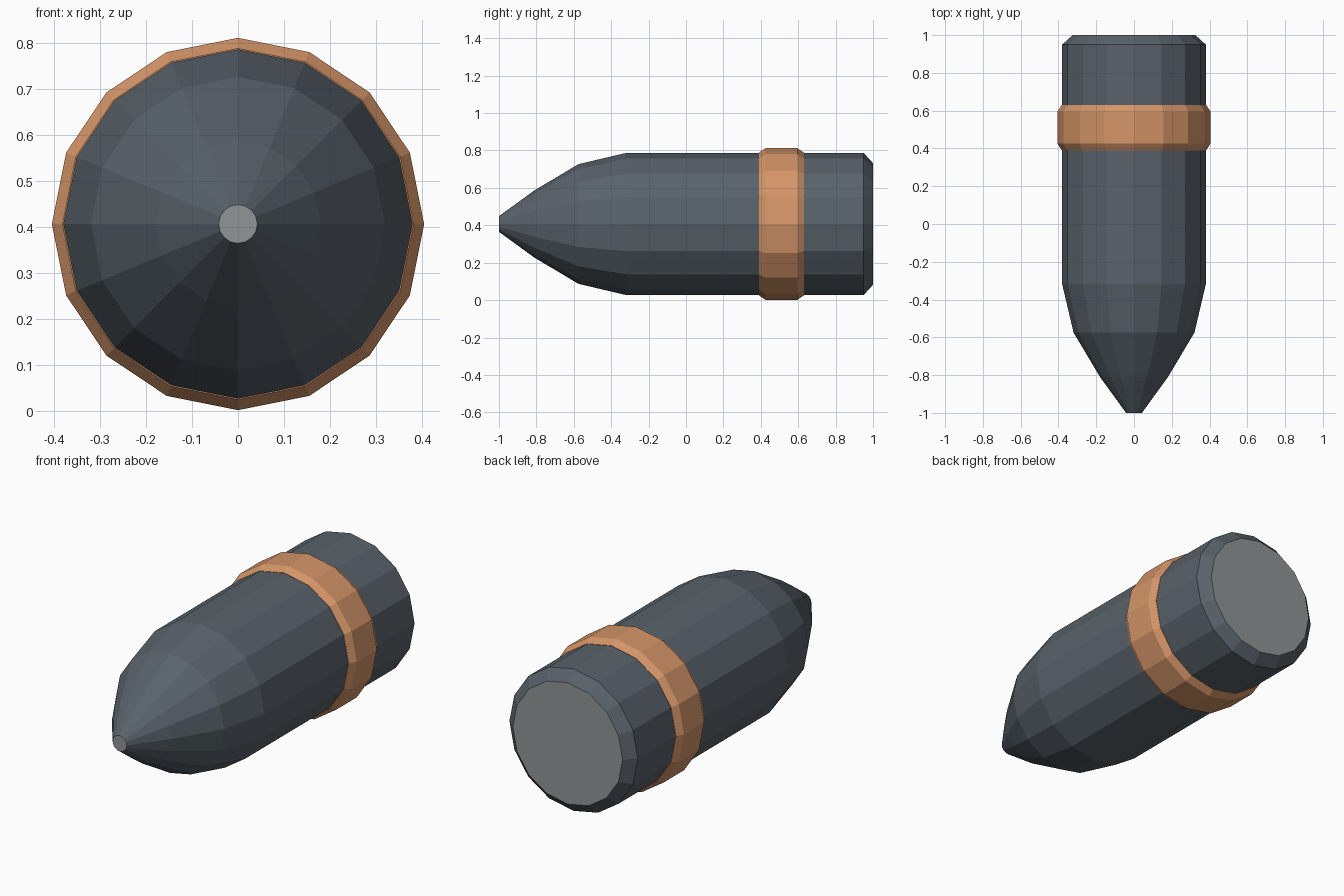
import bpy, bmesh
from math import sin, cos, pi

cube = bpy.data.objects.get("Cube")
if cube:
    bpy.data.objects.remove(cube, do_unlink=True)

SIDES = 16
AXIS_Z = 0.407


def material(name, rgb):
    mat = bpy.data.materials.new(name)
    mat.use_nodes = True
    colour = (*rgb, 1.0)
    mat.diffuse_color = colour
    bsdf = next(n for n in mat.node_tree.nodes if n.type == 'BSDF_PRINCIPLED')
    bsdf.inputs["Base Color"].default_value = colour
    return mat


def lathe(name, profile, mats, caps=False):
    """Turn (y, radius) points around the long axis; flat end caps use the last material."""
    bm = bmesh.new()
    rings = []
    for y, r in profile:
        angles = [2 * pi * i / SIDES for i in range(SIDES)]
        rings.append([bm.verts.new((r * sin(a), y, r * cos(a))) for a in angles])
    pairs = list(zip(rings, rings[1:]))
    if not caps:
        pairs.append((rings[-1], rings[0]))
    for a, b in pairs:
        for i in range(SIDES):
            j = (i + 1) % SIDES
            bm.faces.new((a[i], a[j], b[j], b[i]))
    if caps:
        for ring in (rings[0], rings[-1]):
            bm.faces.new(ring).material_index = 1
    bmesh.ops.recalc_face_normals(bm, faces=bm.faces)
    mesh = bpy.data.meshes.new(name)
    bm.to_mesh(mesh)
    bm.free()
    for mat in mats:
        mesh.materials.append(mat)
    obj = bpy.data.objects.new(name, mesh)
    obj.location.z = AXIS_Z
    bpy.context.collection.objects.link(obj)
    return obj


steel = material("dark steel", (0.1, 0.122, 0.145))
bare = material("bare grey metal", (0.28, 0.30, 0.30))
copper = material("copper", (0.66, 0.30, 0.14))

# Shell body: blunt tip, curved nose, straight wall, chamfered base
lathe("shell_body", [(-1, 0.042), (-0.81, 0.18), (-0.575, 0.32), (-0.32, 0.38),
                     (0.95, 0.38), (1, 0.325)], [steel, bare], caps=True)

# Raised band with chamfered rims
lathe("driving_band", [(0.39, 0.36), (0.39, 0.382), (0.425, 0.405),
                       (0.595, 0.405), (0.63, 0.382), (0.63, 0.36)], [copper])
